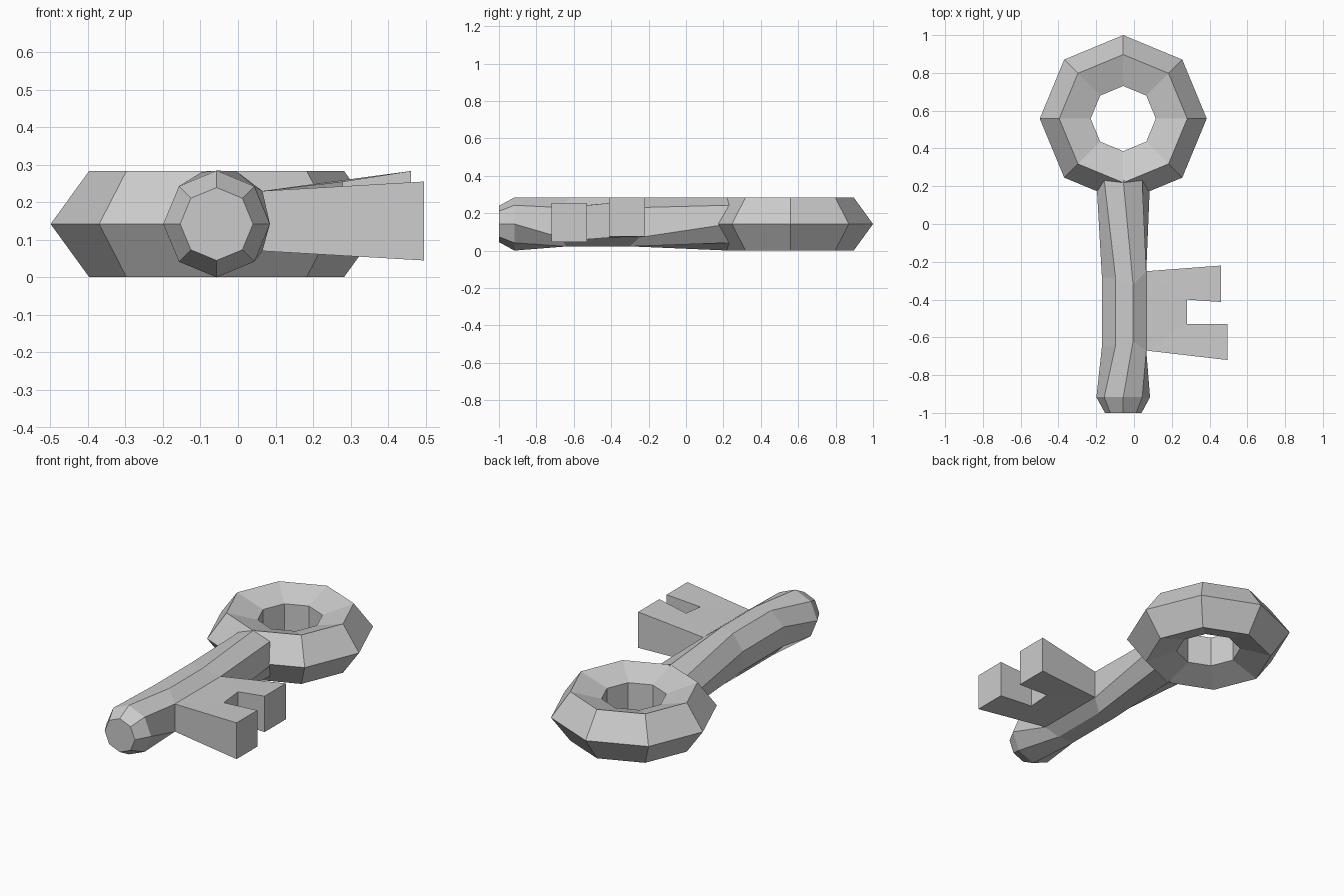
import bpy, bmesh
from math import cos, sin, radians, pi

if "Cube" in bpy.data.objects:
    bpy.data.objects.remove(bpy.data.objects["Cube"])

CX, CZ = -0.057, 0.142


def make(name, verts, faces):
    mesh = bpy.data.meshes.new(name)
    mesh.from_pydata(verts, [], faces)
    bm = bmesh.new()
    bm.from_mesh(mesh)
    bmesh.ops.recalc_face_normals(bm, faces=bm.faces)
    bm.to_mesh(mesh)
    bm.free()
    obj = bpy.data.objects.new(name, mesh)
    bpy.context.collection.objects.link(obj)
    return obj


# Ring handle: octagonal loop with a pentagonal section
bpy.ops.mesh.primitive_torus_add(major_segments=8, minor_segments=5,
                                 major_radius=0.293, minor_radius=0.149,
                                 location=(CX, 0.558, CZ))
bpy.context.object.name = "ring_handle"


# Shaft: lofted eight-sided loops, slimmer and slightly twisted at the bit
def octagon(y, r):
    return [(CX + r * cos(i * pi / 4), y, CZ + r * sin(i * pi / 4))
            for i in range(8)]


waist = [(0.065, 0.07), (0.065, 0.23), (-0.005, 0.283), (-0.097, 0.28),
         (-0.17, 0.20), (-0.17, 0.09), (-0.105, 0.022), (-0.005, 0.022)]
y_low = [-0.67, -0.67, -0.62, -0.64, -0.65, -0.65, -0.64, -0.64]
y_high = [-0.25, -0.25, -0.32, -0.29, -0.28, -0.28, -0.29, -0.30]
loops = [octagon(-1.0, 0.097), octagon(-0.917, 0.142),
         [(x, y, z) for (x, z), y in zip(waist, y_low)],
         [(x, y, z) for (x, z), y in zip(waist, y_high)],
         octagon(0.23, 0.142)]
n = len(loops)
faces = [(8 * k + i, 8 * k + (i + 1) % 8, 8 * k + 8 + (i + 1) % 8, 8 * k + 8 + i)
         for k in range(n - 1) for i in range(8)]
faces += [tuple(range(8)), tuple(range(8 * (n - 1), 8 * n))]
make("shaft", [v for loop in loops for v in loop], faces)

# Bit: two flared prongs, each outline point is x, y, bottom z, top z
outline = [(0.065, -0.67, 0.07, 0.23), (0.495, -0.72, 0.045, 0.255),
           (0.495, -0.53, 0.045, 0.255), (0.28, -0.53, 0.06, 0.242),
           (0.28, -0.40, 0.07, 0.255), (0.46, -0.413, 0.075, 0.283),
           (0.46, -0.22, 0.075, 0.283), (0.065, -0.25, 0.07, 0.23)]
verts = [(x, y, b) for x, y, b, t in outline] + [(x, y, t) for x, y, b, t in outline]
quads = [(0, 1, 2, 3), (0, 3, 4, 7), (4, 5, 6, 7)]
faces = quads + [tuple(i + 8 for i in q) for q in quads]
faces += [(i, (i + 1) % 8, (i + 1) % 8 + 8, i + 8) for i in range(8)]
make("bit", verts, faces)
